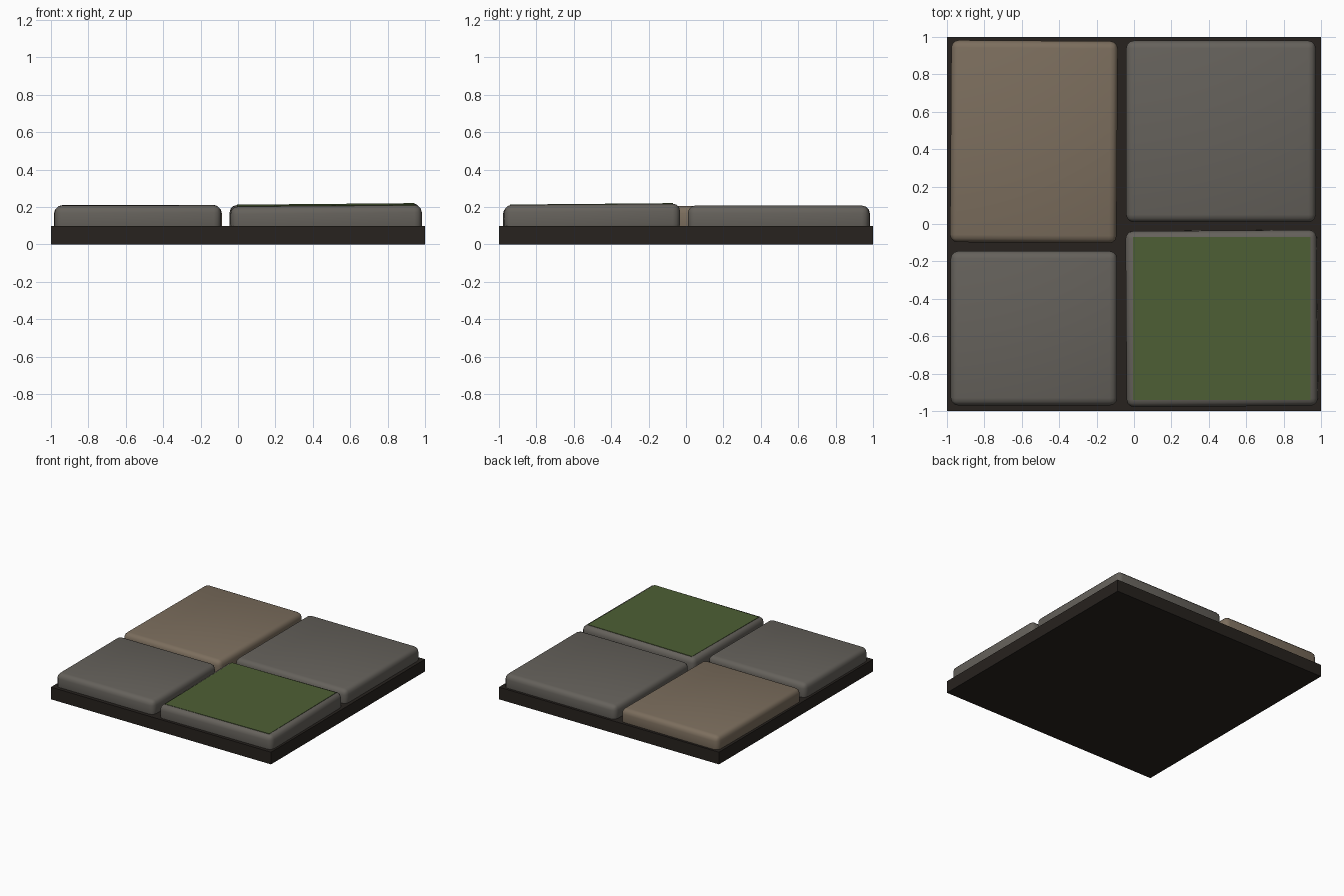
import bpy
from math import radians

if "Cube" in bpy.data.objects:
    bpy.data.objects.remove(bpy.data.objects["Cube"])


def material(name, color):
    m = bpy.data.materials.new(name)
    m.diffuse_color = (*color, 1)
    m.use_nodes = True
    m.node_tree.nodes["Principled BSDF"].inputs["Base Color"].default_value = m.diffuse_color
    return m


def block(name, x0, x1, y0, y1, z0, z1, mat, bevel=0.0, tilt=(0, 0, 0)):
    """Box between the given limits, optionally rounded and slightly tilted."""
    bpy.ops.mesh.primitive_cube_add(
        size=1, location=((x0 + x1) / 2, (y0 + y1) / 2, (z0 + z1) / 2))
    ob = bpy.context.object
    ob.name = name
    ob.scale = (x1 - x0, y1 - y0, z1 - z0)
    bpy.ops.object.transform_apply(location=False, rotation=False, scale=True)
    ob.rotation_euler = [radians(a) for a in tilt]
    ob.data.materials.append(mat)
    if bevel:
        mod = ob.modifiers.new("rounded_edges", 'BEVEL')
        mod.width = bevel
        mod.segments = 3
        bpy.ops.object.modifier_apply(modifier=mod.name)
        bpy.ops.object.shade_smooth_by_angle(angle=radians(40))
    return ob


mortar = material("mortar", (0.020, 0.016, 0.013))
grey = material("grey_stone", (0.13, 0.12, 0.105))
tan = material("tan_stone", (0.20, 0.155, 0.11))
green = material("moss", (0.075, 0.115, 0.035))

# Mortar bed
block("mortar_base", -1, 1, -1, 1, 0, 0.1, mortar)

# Four paving stones sunk slightly into the bed
stones = [
    ("tan_stone", -0.98, -0.09, -0.10, 0.98, 0.207, tan, (0, 0, -0.4)),
    ("back_right_stone", -0.042, 0.972, 0.01, 0.98, 0.208, grey, (0, 0, 0)),
    ("front_left_stone", -0.98, -0.09, -0.97, -0.145, 0.210, grey, (0.1, -0.1, 0)),
    ("mossy_stone", -0.042, 0.98, -0.975, -0.035, 0.211, grey, (0.5, -0.5, 0.4)),
]
for name, x0, x1, y0, y1, top, mat, tilt in stones:
    block(name, x0, x1, y0, y1, 0.06, top, mat, 0.04, tilt)

# Thin moss layer following the tilt of its stone
block("moss_layer", -0.006, 0.943, -0.94, -0.07, 0.207, 0.213, green, 0, (0.5, -0.5, 0))
